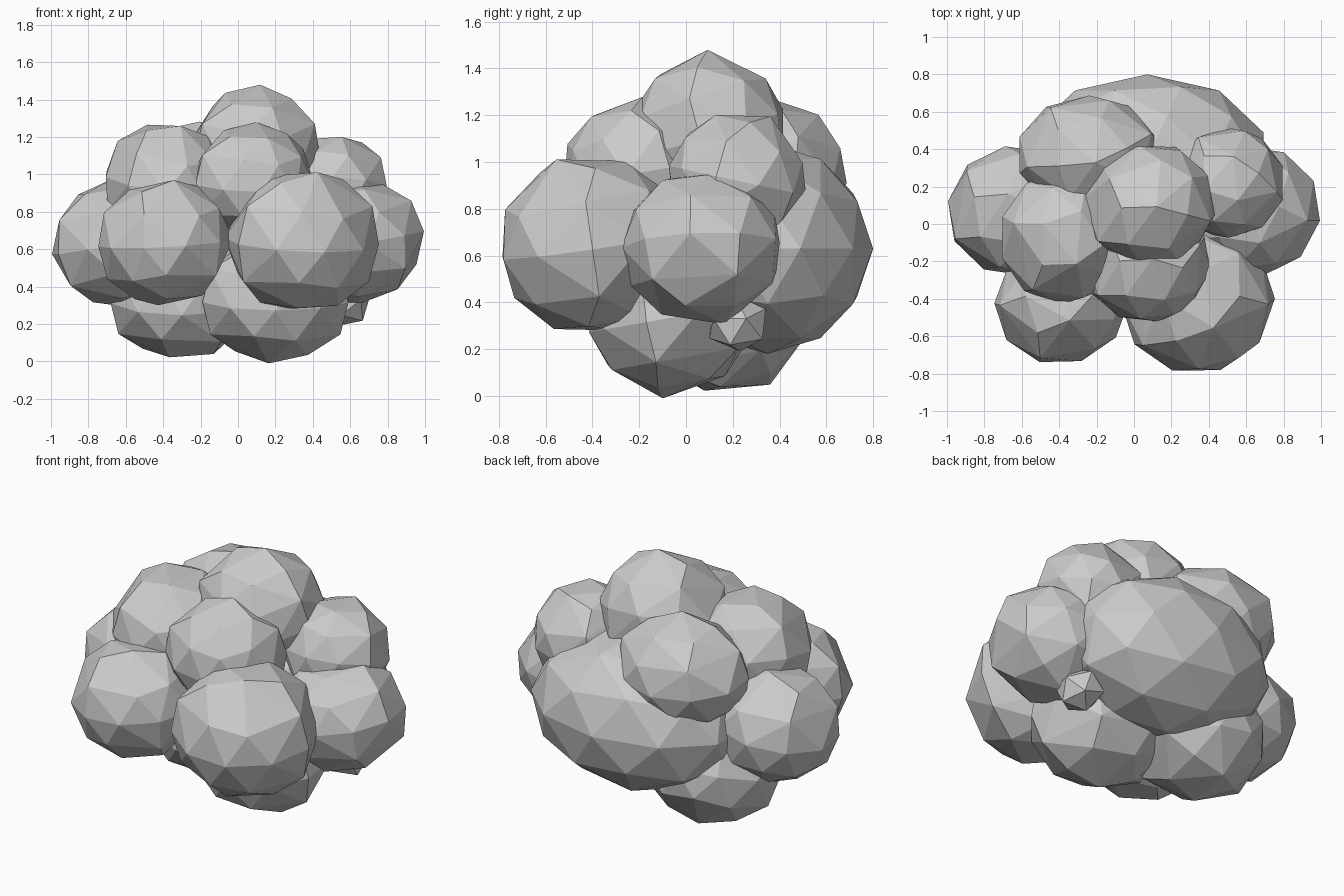
import bpy
from math import radians

# Faceted clump made of overlapping low-poly lobes:
# name, centre, radii, tilt in degrees, subdivision level, share of faces kept
LOBES = [
    # middle ring
    ("front_right_lobe", (0.34, -0.405, 0.645), (0.415, 0.40, 0.39), (9, 0, 18), 2, 0.8),
    ("front_left_lobe", (-0.385, -0.415, 0.635), (0.365, 0.335, 0.34), (3, -4, 18), 2, 0.8),
    ("left_lobe", (-0.635, 0.07, 0.635), (0.37, 0.35, 0.34), (0, -10, 9), 2, 0.8),
    ("right_lobe", (0.635, 0.07, 0.635), (0.37, 0.35, 0.33), (0, -10, 9), 2, 0.8),
    ("back_lobe", (0.07, 0.35, 0.63), (0.655, 0.45, 0.45), (0, 0, 0), 2, 1),
    # upper ring and crown
    ("upper_front_lobe", (0.075, -0.22, 0.96), (0.34, 0.31, 0.31), (10, 0, 10), 2, 0.8),
    ("upper_left_lobe", (-0.38, -0.07, 0.955), (0.345, 0.36, 0.33), (8, 8, 0), 2, 0.8),
    ("upper_back_left_lobe", (-0.24, 0.37, 0.955), (0.39, 0.32, 0.32), (-8, 0, 0), 2, 0.8),
    ("upper_right_lobe", (0.505, 0.22, 0.92), (0.305, 0.30, 0.30), (-12, 0, 0), 2, 0.8),
    ("crown_lobe", (0.085, 0.10, 1.125), (0.36, 0.335, 0.345), (17, 0, 10), 2, 0.8),
    # underside
    ("bottom_right_lobe", (0.20, -0.06, 0.335), (0.41, 0.36, 0.335), (10, 0, 0), 2, 0.8),
    ("bottom_left_lobe", (-0.30, 0.18, 0.34), (0.40, 0.36, 0.33), (15, 0, 0), 2, 0.8),
    ("small_lobe", (0.57, 0.22, 0.31), (0.14, 0.14, 0.125), (10, 15, 20), 1, 1),
]

for name, centre, radii, tilt, level, keep in LOBES:
    bpy.ops.mesh.primitive_ico_sphere_add(
        subdivisions=level, radius=1, location=centre,
        rotation=[radians(a) for a in tilt])
    lobe = bpy.context.object
    lobe.name = name
    lobe.scale = radii
    bpy.ops.object.shade_flat()
    # coarser, irregular facets
    if keep < 1:
        lobe.modifiers.new("facets", "DECIMATE").ratio = keep
